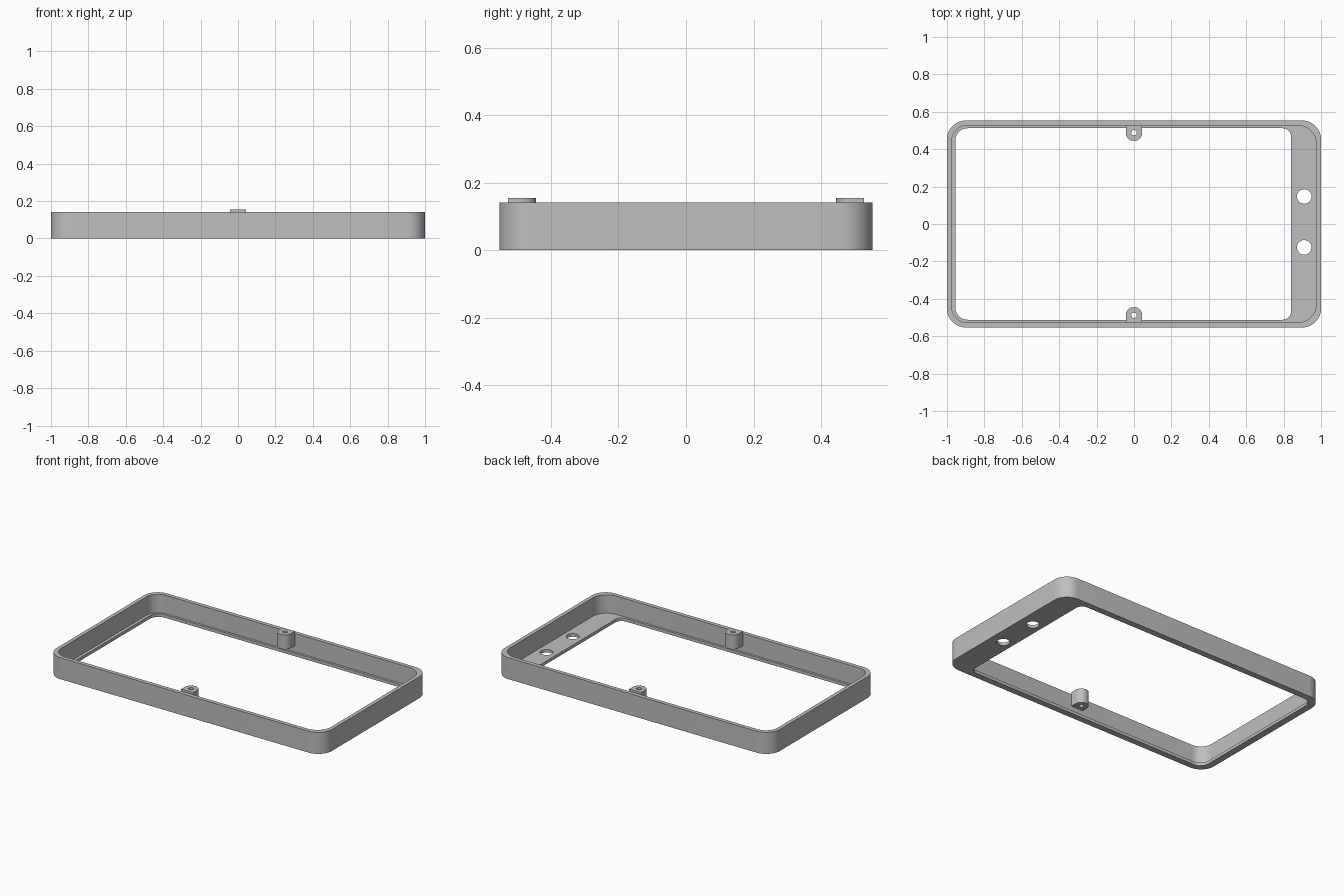
import bpy
import bmesh
from math import sin, cos, pi, radians

cube = bpy.data.objects.get("Cube")
if cube:
    bpy.data.objects.remove(cube, do_unlink=True)

HALF_Y = 0.553      # outer half width
WALL_TOP = 0.141
FLOOR = 0.02        # thickness of the lip and shelf
INNER_Y = 0.527     # inner face of the long walls

grey = bpy.data.materials.new("plain grey")
grey.use_nodes = True
colour = (0.52, 0.52, 0.52, 1)
grey.diffuse_color = colour
grey.node_tree.nodes["Principled BSDF"].inputs["Base Color"].default_value = colour


def arc(cx, cy, r, start, sweep, steps):
    return [(cx + r * cos(start + sweep * i / steps),
             cy + r * sin(start + sweep * i / steps)) for i in range(steps + 1)]


def rounded_rect(x0, x1, half_y, r_left, r_right):
    corners = [(x1, 1, r_right, 0), (x0, 1, r_left, 1),
               (x0, -1, r_left, 2), (x1, -1, r_right, 3)]
    points = []
    for x, side, r, quarter in corners:
        cx = x - r if x == x1 else x + r
        points += arc(cx, side * (half_y - r), r, quarter * pi / 2, pi / 2, 12)
    return points


def circle(cx, cy, r, steps=32):
    return arc(cx, cy, r, 0, 2 * pi, steps)[:-1]


def prism(name, outline, z0, z1):
    bm = bmesh.new()
    face = bm.faces.new([bm.verts.new((x, y, z0)) for x, y in outline])
    top = bmesh.ops.extrude_face_region(bm, geom=[face])
    verts = [v for v in top["geom"] if isinstance(v, bmesh.types.BMVert)]
    bmesh.ops.translate(bm, verts=verts, vec=(0, 0, z1 - z0))
    bmesh.ops.recalc_face_normals(bm, faces=bm.faces)
    mesh = bpy.data.meshes.new(name)
    bm.to_mesh(mesh)
    bm.free()
    mesh.materials.append(grey)
    obj = bpy.data.objects.new(name, mesh)
    bpy.context.collection.objects.link(obj)
    return obj


def select(obj):
    bpy.ops.object.select_all(action='DESELECT')
    obj.select_set(True)
    bpy.context.view_layer.objects.active = obj


def cut(obj, outline, z0, z1):
    cutter = prism("cutter", outline, z0, z1)
    cutter.hide_render = True
    mod = obj.modifiers.new("cut", 'BOOLEAN')
    mod.operation = 'DIFFERENCE'
    mod.solver = 'EXACT'
    mod.object = cutter
    select(obj)
    bpy.ops.object.modifier_apply(modifier=mod.name)
    bpy.data.objects.remove(cutter, do_unlink=True)


def smooth(obj):
    select(obj)
    bpy.ops.object.shade_smooth_by_angle(angle=radians(30))


# Frame: rounded block, hollowed to thin walls, then opened through the floor
frame = prism("frame", rounded_rect(-1, 1, HALF_Y, 0.1, 0.1), 0, WALL_TOP)
cut(frame, rounded_rect(-0.975, 0.975, INNER_Y, 0.085, 0.1), FLOOR, 0.3)
cut(frame, rounded_rect(-0.955, 0.84, 0.512, 0.065, 0.045), -0.1, 0.1)

# Two round holes in the wide shelf
for y in (0.147, -0.125):
    cut(frame, circle(0.91, y, 0.039), -0.1, 0.1)
smooth(frame)

# Screw bosses on the middle of the long walls
for name, side in (("back_boss", 1), ("front_boss", -1)):
    outline = [(0.044, INNER_Y)] + arc(0, 0.488, 0.044, 0, -pi, 20) + [(-0.044, INNER_Y)]
    boss = prism(name, [(x, side * y) for x, y in outline], 0.06, 0.155)
    cut(boss, circle(0, side * 0.488, 0.015, 20), 0, 0.3)
    smooth(boss)
